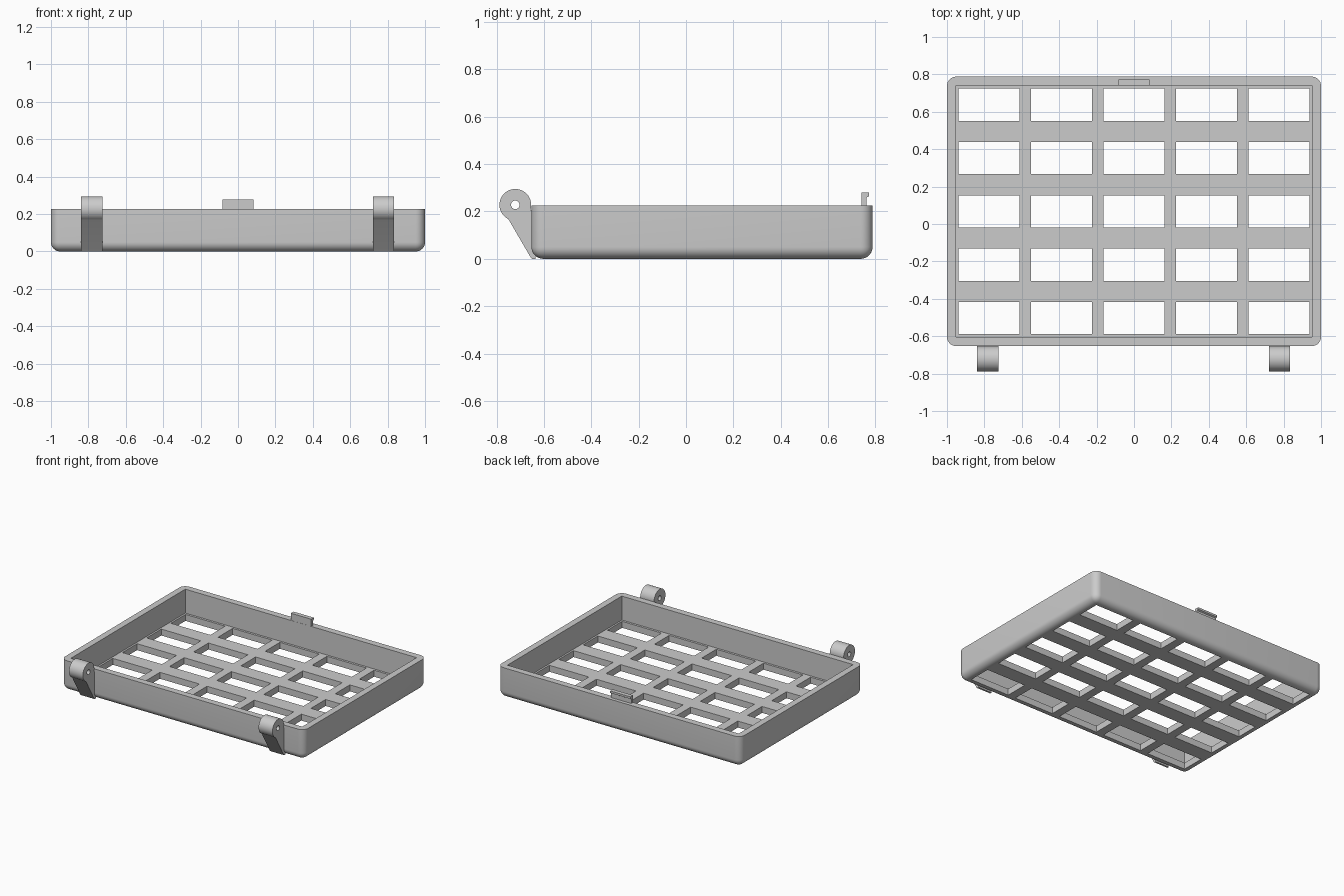
import bpy
import bmesh
import math
from mathutils import Matrix, Vector

if "Cube" in bpy.data.objects:
    bpy.data.objects.remove(bpy.data.objects["Cube"])

GREY = (0.6, 0.6, 0.6, 1)
grey = bpy.data.materials.new("plain grey")
grey.use_nodes = True
grey.diffuse_color = GREY
grey.node_tree.nodes["Principled BSDF"].inputs["Base Color"].default_value = GREY

FRONT, BACK, HEIGHT = -0.653, 0.788, 0.226
MID = (FRONT + BACK) / 2
WALL = 0.048


def add_box(bm, center, size):
    matrix = Matrix.Translation(center) @ Matrix.Diagonal((*size, 1))
    return bmesh.ops.create_cube(bm, size=1, matrix=matrix)["verts"]


def finish(name, bm):
    bmesh.ops.recalc_face_normals(bm, faces=bm.faces)
    mesh = bpy.data.meshes.new(name)
    bm.to_mesh(mesh)
    bm.free()
    mesh.materials.append(grey)
    obj = bpy.data.objects.new(name, mesh)
    bpy.context.collection.objects.link(obj)
    return obj


def cut(target, cutter):
    """Subtract the cutter, apply the result and discard the cutter."""
    mod = target.modifiers.new("cut", "BOOLEAN")
    mod.operation, mod.solver, mod.object = "DIFFERENCE", "EXACT", cutter
    bpy.context.view_layer.update()
    graph = bpy.context.evaluated_depsgraph_get()
    mesh = bpy.data.meshes.new_from_object(target.evaluated_get(graph))
    target.modifiers.clear()
    target.data = mesh
    bpy.data.objects.remove(cutter)


def smooth(obj):
    bpy.ops.object.select_all(action="DESELECT")
    obj.select_set(True)
    bpy.context.view_layer.objects.active = obj
    bpy.ops.object.shade_smooth_by_angle(angle=math.radians(30))


def extrude_profile(name, points, x0, x1):
    """Sweep a (y, z) outline along x."""
    bm = bmesh.new()
    face = bm.faces.new([bm.verts.new((x0, y, z)) for y, z in points])
    moved = bmesh.ops.extrude_face_region(bm, geom=[face])["geom"]
    verts = [v for v in moved if isinstance(v, bmesh.types.BMVert)]
    bmesh.ops.translate(bm, verts=verts, vec=(x1 - x0, 0, 0))
    return finish(name, bm)


# Tray shell: rounded corners and rounded underside
bm = bmesh.new()
add_box(bm, (0, MID, HEIGHT / 2), (2, BACK - FRONT, HEIGHT))
rounded = [e for e in bm.edges if any(v.co.z < 0.01 for v in e.verts)]
bmesh.ops.bevel(bm, geom=rounded, offset=0.05, segments=8, profile=0.5, affect="EDGES")
tray = finish("tray", bm)

# Square-cornered pocket
bm = bmesh.new()
add_box(bm, (0, MID, WALL + 0.5), (2 - 2 * WALL, BACK - FRONT - 2 * WALL, 1))
cut(tray, finish("pocket_cutter", bm))

# Five by five grid of openings in the floor
bm = bmesh.new()
for i in range(-2, 3):
    for j in range(-2, 3):
        add_box(bm, (i * 0.388, MID + j * 0.285, 0), (0.325, 0.172, 0.2))
cut(tray, finish("grid_cutter", bm))
smooth(tray)

# Hinge arms: round knuckle with a pin hole and a tapering foot
PIVOT_Y, PIVOT_Z, RADIUS = -0.721, 0.228, 0.067
arc = []
for k in range(33):
    a = math.radians(-20 + 250 * k / 32)
    arc.append((PIVOT_Y + RADIUS * math.cos(a), PIVOT_Z + RADIUS * math.sin(a)))
foot = [(-0.75, 0.167), (-0.655, 0.004), (-0.65, 0), (-0.636, 0), (-0.636, 0.02), (FRONT + 0.005, 0.05), (FRONT + 0.005, 0.205)]

for name, x in (("right_hinge", -0.782), ("left_hinge", 0.778)):
    hinge = extrude_profile(name, arc + foot, x - 0.057, x + 0.057)
    bm = bmesh.new()
    place = Matrix.Translation((x, PIVOT_Y, PIVOT_Z)) @ Matrix.Rotation(math.pi / 2, 4, "Y")
    bmesh.ops.create_cone(bm, cap_ends=True, segments=24, radius1=0.018, radius2=0.018, depth=0.3, matrix=place)
    cut(hinge, finish("pin_cutter", bm))
    smooth(hinge)

# Hooked latch on the back rim
latch = [(0.741, 0.21), (0.762, 0.21), (0.762, 0.258), (0.772, 0.264), (0.772, 0.279), (0.741, 0.279)]
extrude_profile("latch", latch, -0.083, 0.083)
